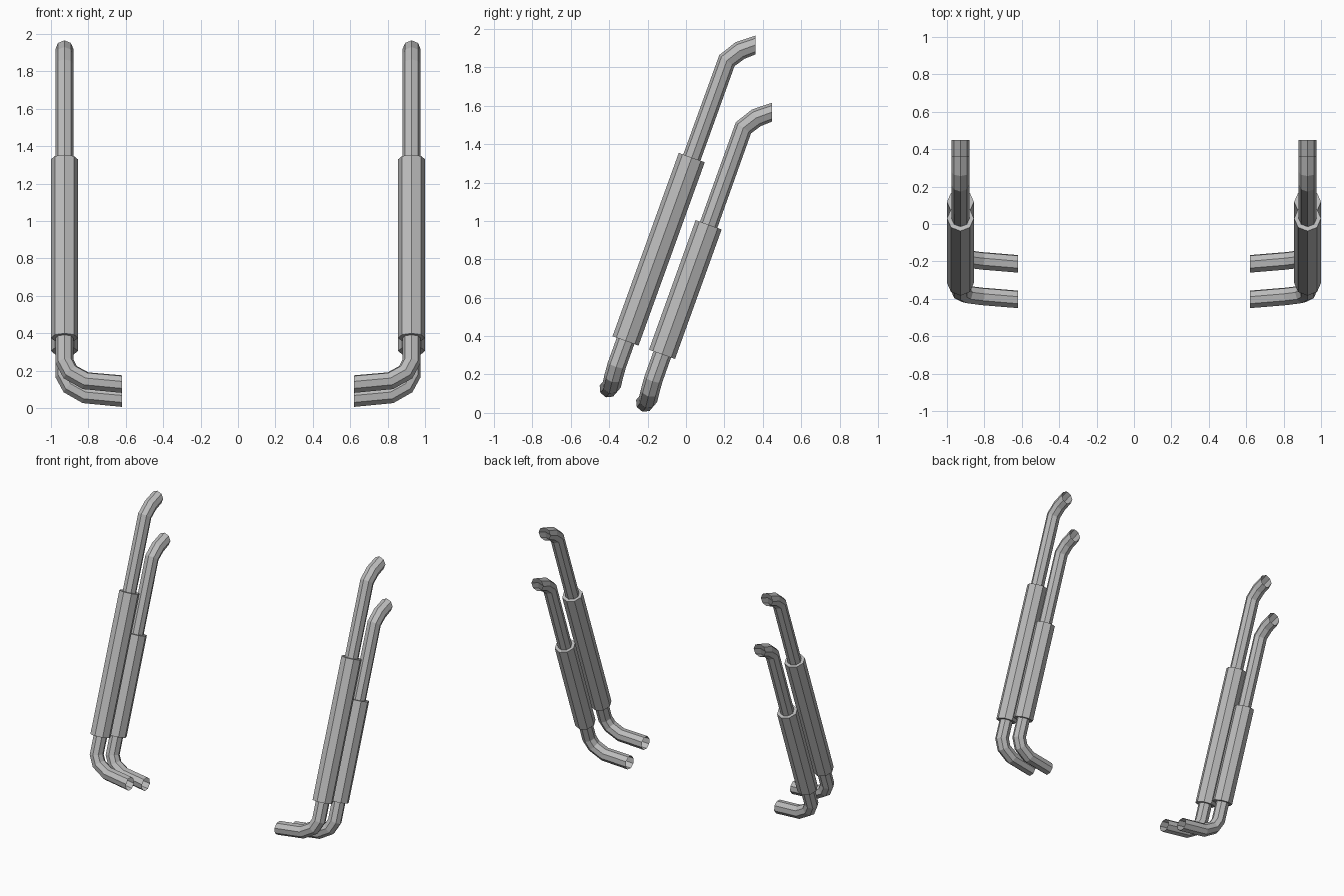
import bpy, bmesh, math
from mathutils import Vector

if "Cube" in bpy.data.objects:
    bpy.data.objects.remove(bpy.data.objects["Cube"], do_unlink=True)

SIDES = 8
PIPE_R, SLEEVE_R = 0.049, 0.072
X = 0.928  # distance of each upright from the centre

metal = bpy.data.materials.new("grey_metal")
metal.use_nodes = True
GREY = (0.5, 0.5, 0.5, 1)
metal.diffuse_color = GREY
metal.node_tree.nodes["Principled BSDF"].inputs["Base Color"].default_value = GREY


def sweep(name, path, radius, start=None, end=None, capped=False):
    """Octagonal tube along a path, optionally with fixed end directions."""
    pts = [Vector(p) for p in path]
    steps = [(b - a).normalized() for a, b in zip(pts, pts[1:])]
    tangents = [start or steps[0]]
    tangents += [(a + b).normalized() for a, b in zip(steps, steps[1:])]
    tangents.append(end or steps[-1])

    # Carry the corner direction from the straight middle out to both ends
    mid = max(range(len(steps)), key=lambda i: (pts[i + 1] - pts[i]).length)
    front = Vector((0, -1, 0))
    base = (front - steps[mid] * front.dot(steps[mid])).normalized()
    ups = {}
    for order in (range(mid, -1, -1), range(mid + 1, len(pts))):
        up, last = base, steps[mid]
        for i in order:
            up = last.rotation_difference(tangents[i]) @ up
            last = tangents[i]
            ups[i] = up

    bm = bmesh.new()
    rings = []
    for i, (p, t) in enumerate(zip(pts, tangents)):
        side = t.cross(ups[i])
        angles = [math.tau * k / SIDES for k in range(SIDES)]
        rings.append([bm.verts.new(p + radius * (ups[i] * math.cos(a) + side * math.sin(a)))
                      for a in angles])
    for low, high in zip(rings, rings[1:]):
        for k in range(SIDES):
            n = (k + 1) % SIDES
            bm.faces.new((low[k], low[n], high[n], high[k]))
    if capped:
        bm.faces.new(rings[0][::-1])
        bm.faces.new(rings[-1])
    mesh = bpy.data.meshes.new(name)
    bm.to_mesh(mesh)
    bm.free()
    mesh.materials.append(metal)
    obj = bpy.data.objects.new(name, mesh)
    bpy.context.collection.objects.link(obj)


# Lower bend as x, y, z and upper bend as y, z, for the front pipe
LOWER = [(0.62, -0.403, 0.128), (0.815, -0.387, 0.146), (0.897, -0.376, 0.192), (X, -0.36, 0.25)]
UPPER = [(0.213, 1.835), (0.28, 1.887), (0.363, 1.917)]

# Each pipe: lower shift, upper shift, sleeve bottom and sleeve top (y, z)
PIPES = {
    "front": ((0, 0), (0, 0), (-0.315, 0.375), (0.03, 1.33)),
    "rear": ((0.19, -0.075), (0.086, -0.35), (-0.125, 0.305), (0.118, 0.98)),
}

for label, (low, high, bottom, top) in PIPES.items():
    for word, s in (("left", 1), ("right", -1)):
        path = [(s * x, y + low[0], z + low[1]) for x, y, z in LOWER]
        path += [(s * X, y + high[0], z + high[1]) for y, z in UPPER]
        sweep(f"{label}_pipe_{word}", path, PIPE_R, Vector((s, 0, 0)), Vector((0, 1, 0)))
        sweep(f"{label}_sleeve_{word}", [(s * X, *bottom), (s * X, *top)], SLEEVE_R, capped=True)
